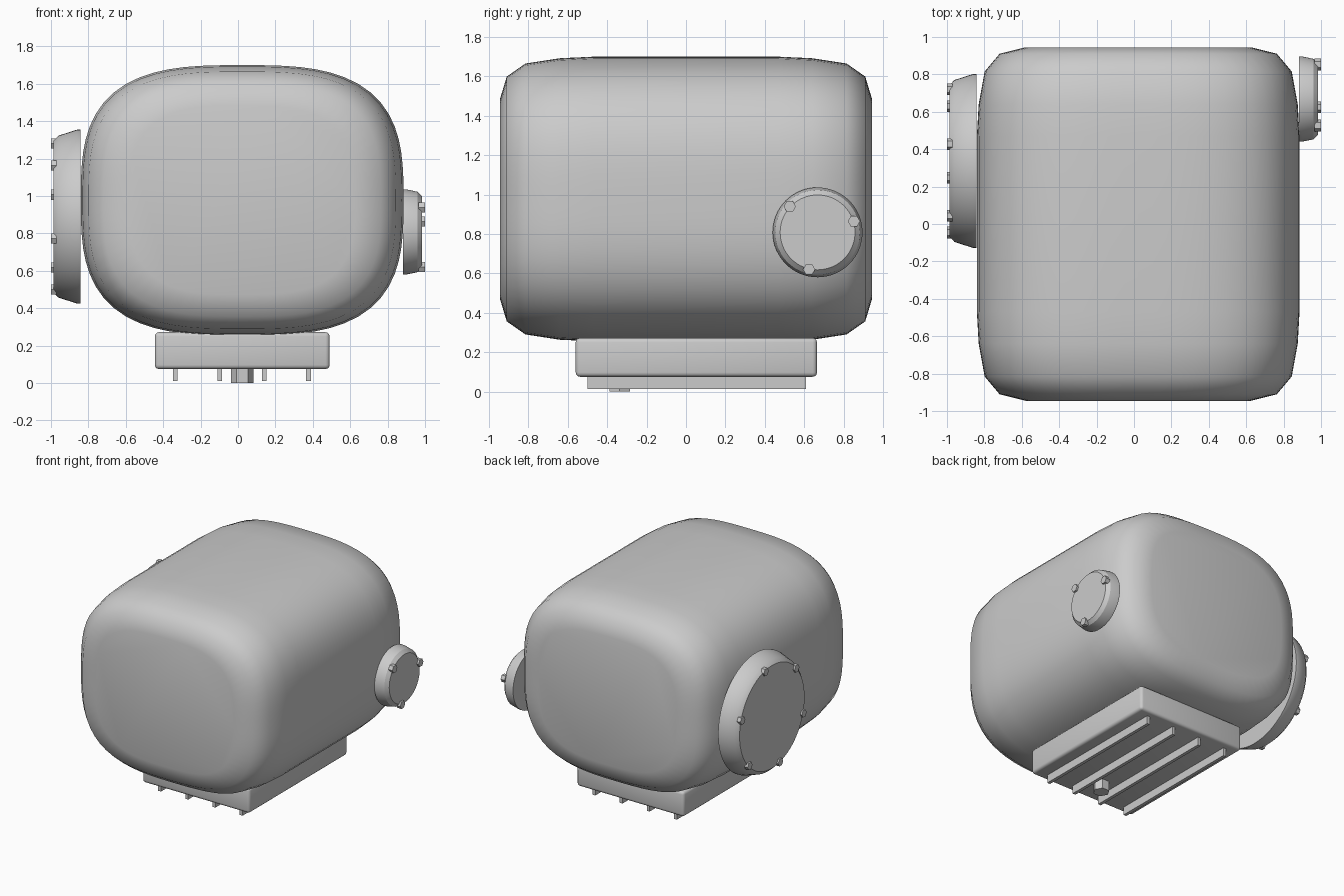
import bpy, bmesh
from math import cos, sin, pi, radians, copysign

if "Cube" in bpy.data.objects:
    bpy.data.objects.remove(bpy.data.objects["Cube"])

CX, CZ = 0.0225, 0.9775          # body axis


def loft(name, rings, angle=30, seam=False):
    """Skin a list of point rings and cap both ends."""
    bm = bmesh.new()
    loops = [[bm.verts.new(p) for p in ring] for ring in rings]
    n = len(loops[0])
    for a, b in zip(loops, loops[1:]):
        for i in range(n):
            j = (i + 1) % n
            bm.faces.new((a[i], a[j], b[j], b[i]))
    bm.faces.new(loops[0])
    bm.faces.new(loops[-1])
    bmesh.ops.recalc_face_normals(bm, faces=bm.faces)
    if seam:                     # parting line along the top and bottom
        cut = [e for e in bm.edges if all(
            abs(v.co.x - CX) < 1e-4 and abs(v.co.y) < 0.93 for v in e.verts)]
        bmesh.ops.split_edges(bm, edges=cut)
    mesh = bpy.data.meshes.new(name)
    bm.to_mesh(mesh)
    bm.free()
    return finish(name, mesh, angle)


def finish(name, mesh, angle):
    ob = bpy.data.objects.new(name, mesh)
    bpy.context.collection.objects.link(ob)
    bpy.ops.object.select_all(action='DESELECT')
    ob.select_set(True)
    bpy.context.view_layer.objects.active = ob
    bpy.ops.object.shade_smooth_by_angle(angle=radians(angle))
    return ob


def box(name, lo, hi, bevel=0.0):
    bm = bmesh.new()
    bmesh.ops.create_cube(bm, size=1)
    for v in bm.verts:
        v.co = [(a + b) / 2 + c * (b - a) for a, b, c in zip(lo, hi, v.co)]
    if bevel:
        bmesh.ops.bevel(bm, geom=bm.edges[:], offset=bevel, segments=3,
                        profile=0.5, affect='EDGES')
    mesh = bpy.data.meshes.new(name)
    bm.to_mesh(mesh)
    bm.free()
    return finish(name, mesh, 35)


def x_lathe(name, y, z, profile, sides):
    """Turn (x, radius) pairs around an axis parallel to x."""
    return loft(name, [[(x, y + r * cos(2 * pi * i / sides), z + r * sin(2 * pi * i / sides))
                        for i in range(sides)] for x, r in profile])


def cover(name, y, z, profile, bolts, bolt_ring, bolt_x):
    x_lathe(name, y, z, profile, 64)
    for k in range(bolts):
        a = radians(17) + 2 * pi * k / bolts
        x_lathe(f"{name}_bolt_{k + 1}", y + bolt_ring * cos(a), z + bolt_ring * sin(a),
                [(bolt_x[0], 0.031), (bolt_x[1], 0.031)], 6)


# Main housing: superelliptic sections along y, shrinking at the ends
def section(y, s, n=72):
    ring = []
    for i in range(n):
        t = 2 * pi * i / n
        c, d = cos(t), sin(t)
        k = s / (abs(c) ** 3.05 + abs(d) ** 3.05) ** (1 / 3.05)
        ring.append((CX + 0.8625 * k * c, y, CZ + 0.7225 * k * d))
    return ring


half = [(0.945, 0.70), (0.91, 0.86), (0.815, 0.952), (0.64, 0.989), (0.47, 1.0)]
stations = [(-y, s) for y, s in half] + [(0.0, 1.0)] + half[::-1]
loft("housing", [section(y, s) for y, s in stations], angle=90, seam=True)

# Sump with cooling ribs and hexagonal drain plug
box("sump", (-0.445, -0.56, 0.075), (0.49, 0.665, 0.272), 0.022)
for i in range(4):
    x = -0.335 + i * 0.2373
    box(f"sump_rib_{i + 1}", (x - 0.0125, -0.5, 0.012), (x + 0.0125, 0.61, 0.09))
loft("drain_plug", [[(CX + 0.06 * cos(i * pi / 3), -0.337 + 0.06 * sin(i * pi / 3), z)
                     for i in range(6)] for z in (0.0, 0.09)])

# Small round cover on the right, large round cover on the left
cover("right_cover", 0.668, 0.808,
      [(0.882, 0.228), (0.898, 0.228), (0.96, 0.215), (0.985, 0.19)],
      3, 0.193, (0.965, 1.0))
cover("left_cover", 0.337, 0.89,
      [(-0.842, 0.465), (-0.86, 0.465), (-0.96, 0.433), (-0.987, 0.405)],
      6, 0.40, (-0.97, -1.0))
